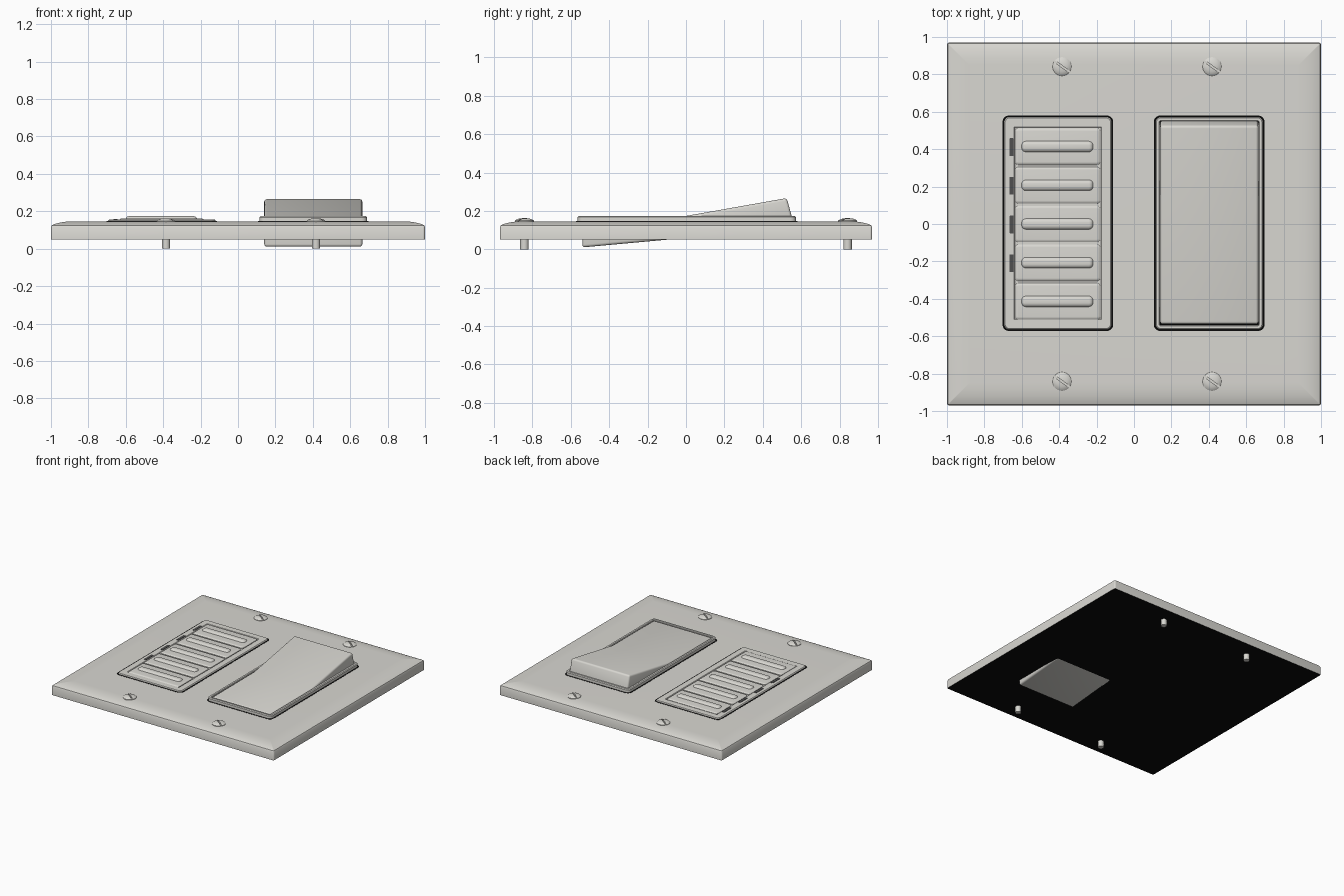
import bpy, bmesh, math
from mathutils import Vector

if "Cube" in bpy.data.objects:
    bpy.data.objects.remove(bpy.data.objects["Cube"])


def material(name, rgb):
    m = bpy.data.materials.new(name)
    m.diffuse_color = (*rgb, 1)
    m.use_nodes = True
    m.node_tree.nodes["Principled BSDF"].inputs["Base Color"].default_value = m.diffuse_color
    return m


IVORY = material("warm white plastic", (0.69, 0.68, 0.64))
BLACK = material("black backing", (0.003, 0.003, 0.003))
DARK = material("dark grey indicator", (0.08, 0.08, 0.08))


def finish(name, bm, mats, smooth=True):
    bmesh.ops.recalc_face_normals(bm, faces=bm.faces)
    me = bpy.data.meshes.new(name)
    bm.to_mesh(me)
    bm.free()
    for m in mats:
        me.materials.append(m)
    ob = bpy.data.objects.new(name, me)
    bpy.context.collection.objects.link(ob)
    bpy.context.view_layer.objects.active = ob
    ob.select_set(True)
    if smooth:
        bpy.ops.object.shade_smooth_by_angle(angle=math.radians(35))
    ob.select_set(False)
    return ob


def rounded_rect(cx, cy, w, h, r, seg=5):
    """Corner-rounded outline, counter-clockwise."""
    pts = []
    for i, (sx, sy) in enumerate(((1, 1), (-1, 1), (-1, -1), (1, -1))):
        for k in range(seg + 1):
            a = math.pi / 2 * (i + k / seg)
            pts.append((cx + sx * (w / 2 - r) + r * math.cos(a),
                        cy + sy * (h / 2 - r) + r * math.sin(a)))
    return pts


def loft(name, loops, mats, closed=False):
    """Skin equal-length loops of 3D points; cap the ends or close into a ring."""
    bm = bmesh.new()
    rows = [[bm.verts.new(p) for p in loop] for loop in loops]
    n = len(rows[0])
    pairs = list(zip(rows, rows[1:])) + ([(rows[-1], rows[0])] if closed else [])
    for a, b in pairs:
        for i in range(n):
            j = (i + 1) % n
            bm.faces.new((a[i], a[j], b[j], b[i]))
    if not closed:
        bottom = bm.faces.new(rows[0][::-1])
        bottom.material_index = len(mats) - 1
        bm.faces.new(rows[-1])
    return finish(name, bm, mats)


def slab(name, cx, cy, w, h, r, profile, mats, closed=False):
    """Rounded slab or frame from (inset, height) steps."""
    loops = [[(x, y, z) for x, y in rounded_rect(cx, cy, w - 2 * d, h - 2 * d, max(r - d, 0.003))]
             for d, z in profile]
    return loft(name, loops, mats, closed)


# Wall plate with softly sloping rim and black underside
slab("wall_plate", 0, 0, 2.0, 1.94, 0.012,
     [(0, 0.05), (0, 0.115), (0.005, 0.125), (0.02, 0.132), (0.05, 0.14), (0.085, 0.145), (0.12, 0.146)],
     [IVORY, BLACK])

# Dark shadow gaps and raised frames around both inserts
for side, cx, top in (("keypad", -0.407, 0.156), ("rocker", 0.402, 0.174)):
    slab(side + "_gap", cx, 0.004, 0.592, 1.152, 0.034, [(0, 0.14), (0, 0.1475)], [BLACK])
    inner = 0.058 if side == "keypad" else 0.024
    slab(side + "_frame", cx, 0.004, 0.576, 1.138, 0.03,
         [(0, 0.14), (0, top - 0.006), (0.006, top), (inner - 0.004, top), (inner, top - 0.004), (inner, 0.14)],
         [IVORY], closed=True)

# Keypad floor, then five buttons with raised grip bars
slab("keypad_floor", -0.407, 0, 0.56, 1.11, 0.02, [(0, 0.14), (0, 0.149)], [IVORY])
for i in range(5):
    y = 0.414 - 0.207 * i
    slab("button_%d" % (i + 1), -0.408, y, 0.455, 0.195, 0.018,
         [(0, 0.145), (0, 0.154), (0.008, 0.16), (0.014, 0.161)], [IVORY])
    slab("grip_bar_%d" % (i + 1), -0.41, y, 0.385, 0.06, 0.024,
         [(0, 0.158), (0.004, 0.166), (0.012, 0.172), (0.02, 0.174)], [IVORY])
    if i < 4:
        slab("indicator_%d" % (i + 1), -0.654, y - 0.003, 0.022, 0.095, 0.003,
             [(0, 0.15), (0, 0.159)], [DARK])

# Rocker paddle: side profile extruded across x, edges rounded
profile = [(-0.54, 0.01), (-0.1, 0.05), (0.5, 0.09), (0.553, 0.165),
           (0.525, 0.267), (0.0, 0.174), (-0.535, 0.172)]
bm = bmesh.new()
face = bm.faces.new([bm.verts.new((0.14, y, z)) for y, z in profile])
ext = bmesh.ops.extrude_face_region(bm, geom=[face])
bmesh.ops.translate(bm, vec=Vector((0.525, 0, 0)),
                    verts=[v for v in ext["geom"] if isinstance(v, bmesh.types.BMVert)])
bmesh.ops.recalc_face_normals(bm, faces=bm.faces)
sharp = [e for e in bm.edges if e.calc_face_angle() > 0.6]
bmesh.ops.bevel(bm, geom=sharp, offset=0.014, segments=3, profile=0.5, affect='EDGES')
finish("rocker_paddle", bm, [IVORY])


def disc(cx, cy, r, z, n=20):
    return [(cx + r * math.cos(2 * math.pi * k / n), cy + r * math.sin(2 * math.pi * k / n), z)
            for k in range(n)]


def half_disc(cx, cy, r, z, turn, gap=0.005, n=14):
    """Half circle standing off from the slot line by the gap."""
    a0 = math.asin(gap / r)
    angles = [turn + a0 + (math.pi - 2 * a0) * k / n for k in range(n + 1)]
    return [(cx + r * math.cos(a), cy + r * math.sin(a), z) for a in angles]


# Slotted dome-head screws with shafts poking out at the back
for ix, x in enumerate((-0.385, 0.417)):
    for iy, y in enumerate((-0.842, 0.842)):
        tag = "_%d" % (ix * 2 + iy + 1)
        loft("screw_shaft" + tag, [disc(x, y, 0.022, 0.0), disc(x, y, 0.022, 0.1)], [IVORY])
        loft("screw_core" + tag, [disc(x, y, 0.047, 0.14), disc(x, y, 0.047, 0.149)], [IVORY])
        for half in (0, 1):
            turn = math.radians(-35 + 180 * half)
            loft("screw_head%s_%d" % (tag, half + 1),
                 [half_disc(x, y, r, z, turn) for r, z in
                  ((0.05, 0.14), (0.05, 0.149), (0.042, 0.155), (0.028, 0.16), (0.012, 0.162))],
                 [IVORY])
